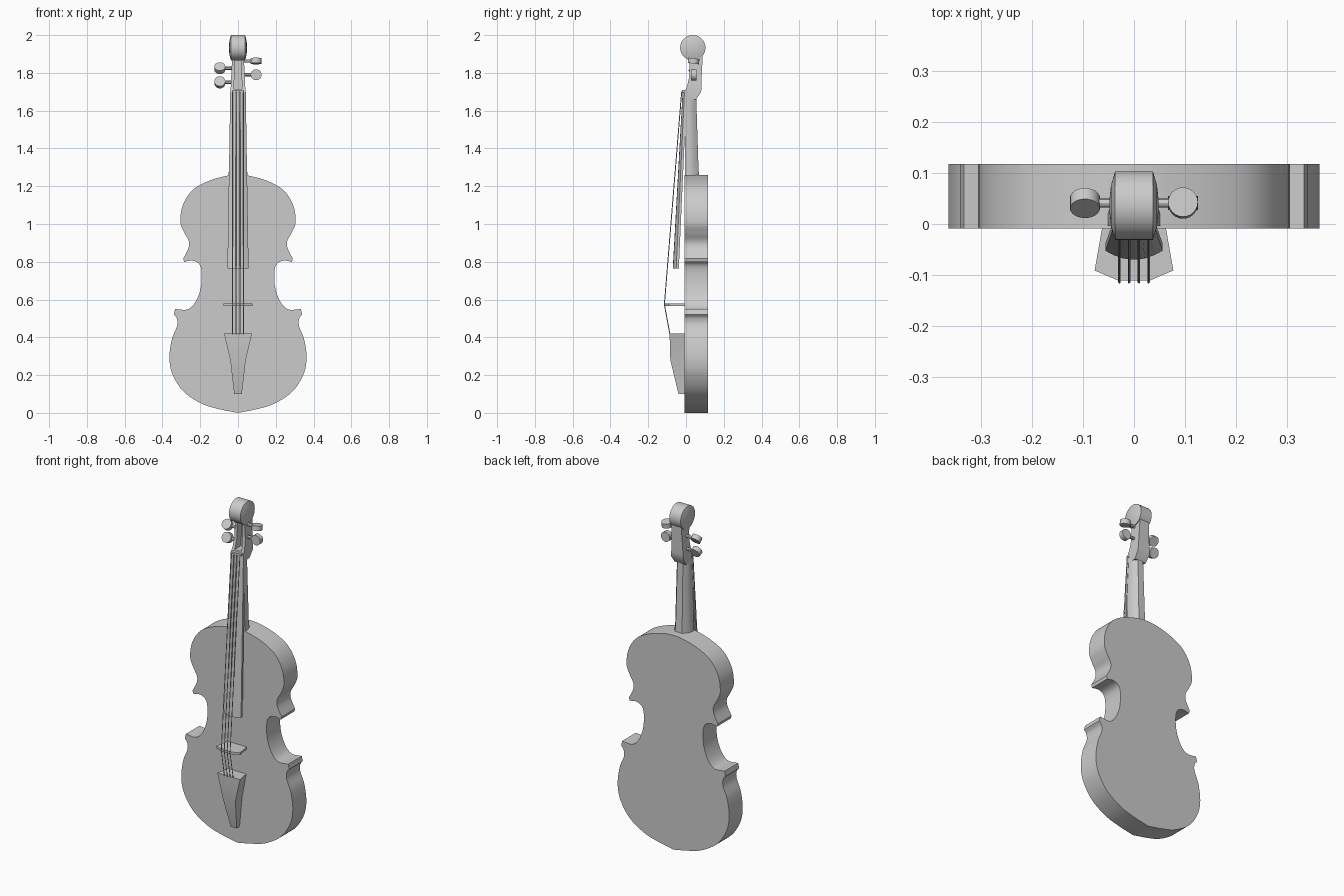
import bpy, bmesh, math
from mathutils import Vector, Matrix

if "Cube" in bpy.data.objects:
    bpy.data.objects.remove(bpy.data.objects["Cube"])


def finish(name, bm, smooth=True):
    bmesh.ops.recalc_face_normals(bm, faces=bm.faces)
    if bm.calc_volume(signed=True) < 0:
        bmesh.ops.reverse_faces(bm, faces=bm.faces)
    me = bpy.data.meshes.new(name)
    bm.to_mesh(me)
    bm.free()
    ob = bpy.data.objects.new(name, me)
    bpy.context.collection.objects.link(ob)
    bpy.ops.object.select_all(action='DESELECT')
    bpy.context.view_layer.objects.active = ob
    ob.select_set(True)
    if smooth:
        bpy.ops.object.shade_smooth_by_angle(angle=math.radians(30))
    return ob


def loft(name, loops, smooth=True):
    """Skin a list of equal-length closed loops and cap both ends."""
    bm = bmesh.new()
    rows = [[bm.verts.new(p) for p in lp] for lp in loops]
    n = len(rows[0])
    for a, b in zip(rows, rows[1:]):
        for i in range(n):
            j = (i + 1) % n
            bm.faces.new((a[i], a[j], b[j], b[i]))
    bm.faces.new(rows[0][::-1])
    bm.faces.new(rows[-1])
    return finish(name, bm, smooth)


def spline(pts, steps=6):
    """Catmull-Rom curve through 2D points."""
    p = [Vector(q) for q in pts]
    p = [2 * p[0] - p[1]] + p + [2 * p[-1] - p[-2]]
    out = []
    for i in range(1, len(p) - 2):
        a, b, c, d = p[i - 1:i + 3]
        for k in range(steps):
            t = k / steps
            out.append(0.5 * (2 * b + (c - a) * t + (2 * a - 5 * b + 4 * c - d) * t * t
                              + (3 * b - a - 3 * c + d) * t ** 3))
    return out + [p[-2]]


def cut(ob, cutter):
    """Subtract the cutter; leave the part whole if the result is empty."""
    m = ob.modifiers.new("cut", 'BOOLEAN')
    m.operation, m.solver, m.object = 'DIFFERENCE', 'EXACT', cutter
    backup = ob.data.copy()
    bpy.ops.object.select_all(action='DESELECT')
    bpy.context.view_layer.objects.active = ob
    ob.select_set(True)
    bpy.ops.object.modifier_apply(modifier=m.name)
    if len(ob.data.vertices) < len(backup.vertices):
        ob.data = backup
    bpy.data.objects.remove(cutter)


def mirror_loop(half):
    """Complete a right half-outline (x, v) with its mirror image."""
    return half + [(-x, v) for x, v in reversed(half) if x > 1e-5]


def rod(bm, a, b, r, segs=8):
    a, b = Vector(a), Vector(b)
    rot = (b - a).to_track_quat('Z', 'Y').to_matrix().to_4x4()
    bmesh.ops.create_cone(bm, cap_ends=True, segments=segs, radius1=r, radius2=r,
                          depth=(b - a).length, matrix=Matrix.Translation((a + b) / 2) @ rot)


# Body: three bouts joined at sharp corners
lower = spline([(0, 0), (.10, .02), (.19, .048), (.285, .11), (.345, .2), (.363, .29),
                (.35, .39), (.323, .46), (.324, .50), (.34, .522)])
waist = spline([(.333, .55), (.27, .547), (.23, .58), (.2, .65), (.192, .73),
                (.203, .785), (.24, .806), (.285, .80)])
upper = spline([(.29, .817), (.263, .87), (.261, .91), (.285, .955), (.305, 1.01),
                (.292, 1.1), (.24, 1.18), (.155, 1.228), (.06, 1.255), (0, 1.26)])
outline = mirror_loop([tuple(p) for p in lower + waist + upper])
body = loft("body", [[(x, y, z) for x, z in outline] for y in (-.009, .117)])

# F-shaped sound holes cut into the front
path = spline([(.072, .665), (.077, .688), (.105, .70), (.131, .672), (.134, .61),
               (.142, .54), (.165, .482), (.193, .469), (.208, .492)], 4)
for s in (1, -1):
    a, b = [], []
    for i, p in enumerate(path):
        d = (path[min(i + 1, len(path) - 1)] - path[max(i - 1, 0)]).normalized()
        n = Vector((-d.y, d.x)) * .014
        a.append(p + n)
        b.append(p - n)
    ring = a + b[::-1]
    cut(body, loft("sound_hole_cutter", [[(s * p.x, y, p.y) for p in ring] for y in (-.04, .012)], False))

# Fingerboard with an arched playing face
def board(z, w, back, side, crown):
    xs = [w * math.cos(math.pi * k / 8) for k in range(9)]
    loop = [(x, side + (crown - side) * (1 - (x / w) ** 2), z) for x in xs]
    return loop + [(-w, back, z), (w, back, z)]

loft("fingerboard", [board(.765, .056, -.038, -.052, -.07), board(1.70, .041, .004, -.008, -.018)])

# Neck: faceted rounded back, slightly deeper at the heel
def neck(z, w, d):
    half = [(w, -.004), (w, d * .3), (w * .85, d * .65), (w * .45, d)]
    return [(x, y, z) for x, y in mirror_loop(half)]

loft("neck", [neck(1.24, .052, .07), neck(1.30, .047, .066), neck(1.705, .039, .053)])

# Nut
bm = bmesh.new()
bmesh.ops.create_cube(bm, size=1, matrix=Matrix.Translation((0, -.006, 1.703)) @ Matrix.Diagonal((.066, .03, .012, 1)))
finish("nut", bm, False)

# Pegbox: front/back depth and width per level, with an open trough
levels = [(1.66, .037, .0, .053), (1.70, .04, -.008, .08), (1.73, .038, .006, .083),
          (1.78, .036, .017, .083), (1.84, .033, .018, .086), (1.90, .032, .012, .088)]
pegbox = loft("pegbox", [[(-w, f, z), (w, f, z), (w, b, z), (-w, b, z)] for z, w, f, b in levels])
trough = [(1.715, .022), (1.868, .015)]
cut(pegbox, loft("trough_cutter", [[(-w, -.05, z), (w, -.05, z), (w, .058, z), (-w, .058, z)] for z, w in trough], False))

# Scroll: round drum across x with gently domed ends
rings = [(-.048, .012), (-.045, .04), (-.037, .067), (.037, .067), (.045, .04), (.048, .012)]
loft("scroll", [[(x, .036 + r * math.cos(math.tau * k / 40), 1.933 + r * math.sin(math.tau * k / 40))
                 for k in range(40)] for x, r in rings])

# Tuning pegs: shaft plus a disc head turned to its own angle
for i, (s, z, tilt) in enumerate([(-1, 1.75, -25), (1, 1.79, 0), (-1, 1.825, -40), (1, 1.863, 82)]):
    bm = bmesh.new()
    rod(bm, (s * .022, .041, z), (s * .076, .041, z), .0085, 12)
    t = math.radians(tilt)
    axis = Vector((0, math.cos(t), math.sin(t))) * .014
    c = Vector((s * .096, .041, z))
    rod(bm, c - axis, c + axis, .029, 24)
    finish("tuning_peg_%d" % (i + 1), bm)

# Bridge: thin slab with an arched top
bridge = mirror_loop([(.062, -.005), (.077, -.091), (.03, -.111)])
loft("bridge", [[(x, y, z) for x, y in bridge] for z in (.567, .58)], False)

# Tailpiece: tapering wedge
def tail(z, w, y):
    return [(w * .8, -.005, z), (w, y, z), (-w, y, z), (-w * .8, -.005, z)]

loft("tailpiece", [tail(.10, .02, -.04), tail(.28, .041, -.083), tail(.42, .074, -.087)])

# Strings: nut to bridge to tailpiece
for i in range(4):
    x = (i - 1.5) * .019
    bm = bmesh.new()
    pts = [(x, -.023, 1.70), (x, -.1145, .574), (x, -.085, .415)]
    for a, b in zip(pts, pts[1:]):
        rod(bm, a, b, .0025, 4)
    finish("string_%d" % (i + 1), bm, False)
